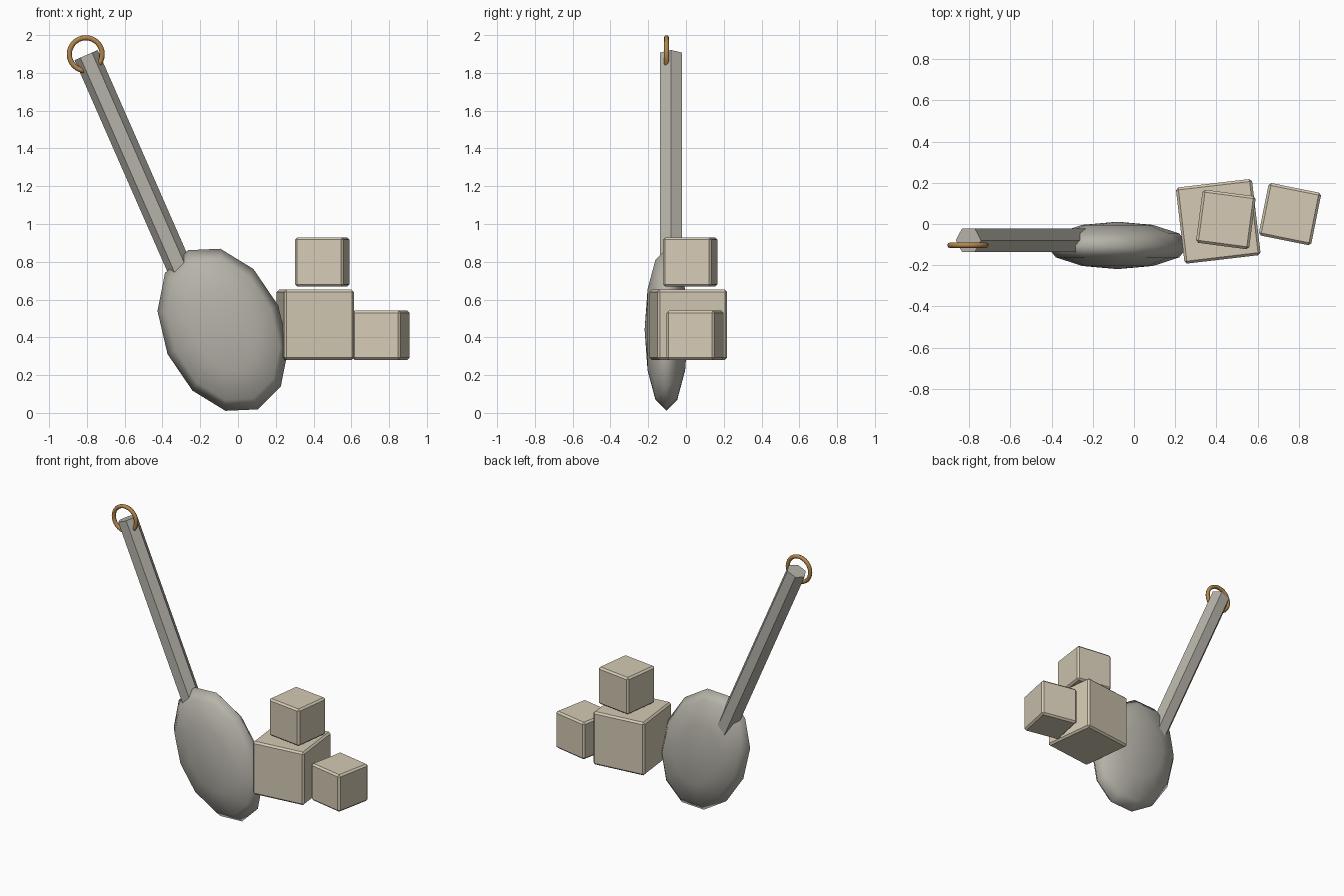
import bpy
from math import radians, sin, cos
from mathutils import Matrix, Vector

cube = bpy.data.objects.get("Cube")
if cube:
    bpy.data.objects.remove(cube, do_unlink=True)


def material(name, rgb):
    m = bpy.data.materials.new(name)
    m.use_nodes = True
    m.diffuse_color = (*rgb, 1)
    m.node_tree.nodes["Principled BSDF"].inputs["Base Color"].default_value = (*rgb, 1)
    return m


metal = material("dull silver", (0.47, 0.45, 0.40))
brass = material("aged brass", (0.45, 0.24, 0.07))
sugar = material("raw sugar", (0.66, 0.59, 0.46))

# Lean of the utensil: local z runs along the handle, local y stays front to back
LEAN = radians(-23.7)
lean = Matrix.Rotation(LEAN, 4, "Y")
axis = Vector((sin(LEAN), 0, cos(LEAN)))


def finish(name, mat, smooth=False):
    ob = bpy.context.object
    ob.name = name
    ob.data.materials.append(mat)
    if smooth:
        bpy.ops.object.shade_smooth()
    return ob


# Flattened bowl, with its poles at the front and back
bpy.ops.mesh.primitive_uv_sphere_add(segments=12, ring_count=6, radius=1)
bowl = finish("bowl", metal, smooth=True)
bowl.data.transform(Matrix.Diagonal((0.32, 0.46, 0.115, 1)))
bowl.data.transform(lean @ Matrix.Rotation(radians(90), 4, "X"))
bowl.location = (-0.08, -0.104, 0.44)

# Six-sided handle, running down into the bowl
LENGTH = 1.4
bpy.ops.mesh.primitive_cylinder_add(vertices=6, radius=0.067, depth=LENGTH)
handle = finish("handle", metal)
handle.data.transform(lean @ Matrix.Rotation(radians(30), 4, "Z"))
handle.location = Vector((-0.804, -0.079, 1.894)) - axis * LENGTH / 2

# Hanging ring through the end of the handle
bpy.ops.mesh.primitive_torus_add(major_segments=32, minor_segments=8,
                                 major_radius=0.087, minor_radius=0.0135)
ring = finish("hanging_ring", brass, smooth=True)
ring.data.transform(Matrix.Rotation(radians(90), 4, "X"))
ring.location = (-0.806, -0.103, 1.899)


# Sugar cubes with narrow bevelled edges
def sugar_cube(name, size, location, turn):
    bpy.ops.mesh.primitive_cube_add(size=size, location=location,
                                    rotation=(0, 0, radians(turn)))
    bevel = finish(name, sugar).modifiers.new("edges", "BEVEL")
    bevel.width = 0.012
    bevel.segments = 1


sugar_cube("large_sugar_cube", 0.372, (0.409, 0.013, 0.466), 6.7)
sugar_cube("upper_sugar_cube", 0.26, (0.446, 0.022, 0.799), -7.5)
sugar_cube("side_sugar_cube", 0.26, (0.757, 0.048, 0.411), -11.4)
